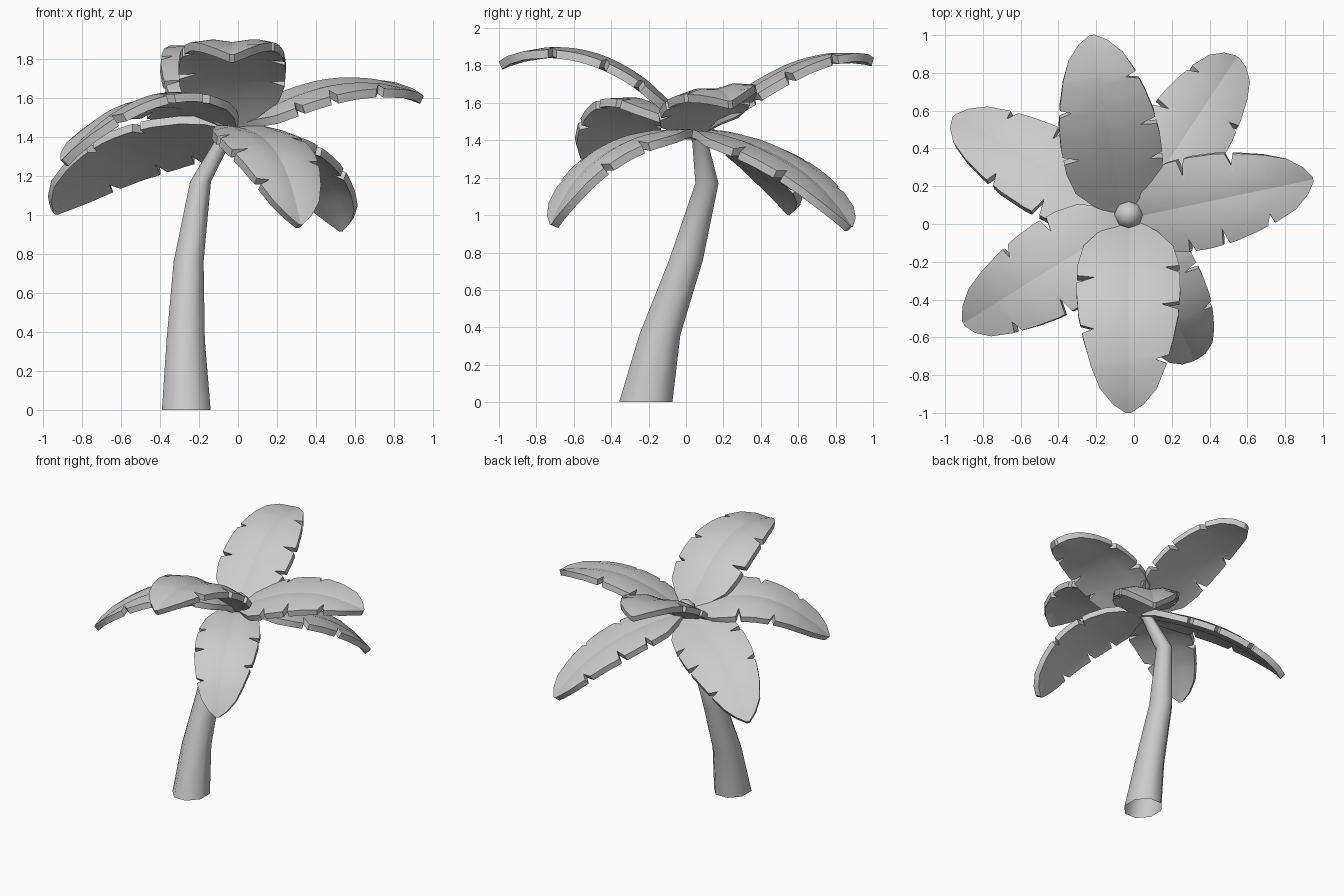
import bpy, bmesh
from math import cos, sin, radians, pi
from mathutils import Vector
from mathutils.geometry import interpolate_bezier

if "Cube" in bpy.data.objects:
    bpy.data.objects.remove(bpy.data.objects["Cube"])

# Half-width of a leaf along its length (fraction, half-width)
OUTLINE = [(0, .06), (.07, .14), (.16, .22), (.28, .25), (.42, .255), (.55, .245),
           (.67, .22), (.79, .185), (.89, .14), (.96, .075), (1, .012)]
# Cross-section: small gutter on the midrib, drooping edges (offset, height)
SECTION = [(0, 0), (.11, .017), (.26, -.015)]
# V cuts in each edge (fraction, depth)
LEFT_CUTS = [(.36, .085), (.62, .06)]
RIGHT_CUTS = [(.30, .07), (.50, .085), (.76, .06)]


def lerp_table(table, x):
    for (a, fa), (b, fb) in zip(table, table[1:]):
        if x <= b:
            return fa + (fb - fa) * (x - a) / (b - a)
    return table[-1][1]


def finish(bm, name, angle=30):
    bmesh.ops.recalc_face_normals(bm, faces=bm.faces)
    mesh = bpy.data.meshes.new(name)
    bm.to_mesh(mesh)
    bm.free()
    ob = bpy.data.objects.new(name, mesh)
    bpy.context.collection.objects.link(ob)
    bpy.ops.object.select_all(action='DESELECT')
    ob.select_set(True)
    bpy.context.view_layer.objects.active = ob
    bpy.ops.object.shade_smooth_by_angle(angle=radians(angle))
    return ob


def leaf(name, origin, azimuth, curve, roll=0, width=1.0, flip=False):
    az, rl = radians(azimuth), radians(roll)
    out, left, up = Vector((cos(az), sin(az), 0)), Vector((-sin(az), cos(az), 0)), Vector((0, 0, 1))
    base = Vector((origin[0], origin[1], 0))
    n = 100
    path = interpolate_bezier(*[Vector((r, 0, z)) for r, z in curve], n + 1)
    cuts = (RIGHT_CUTS, LEFT_CUTS) if flip else (LEFT_CUTS, RIGHT_CUTS)
    ts = {round(t * n) for t, _ in OUTLINE}
    for t, _ in LEFT_CUTS + RIGHT_CUTS:
        ts |= {round(t * n) + k for k in (-2, 0, 2)}
    bm = bmesh.new()
    layers = [[], []]
    for i in sorted(ts):
        t = i / n
        p = path[i]
        d = path[min(i + 1, n)] - path[max(i - 1, 0)]
        tang = (out * d.x + up * d.z).normalized()
        nrm = tang.cross(left)
        side = left * cos(rl) + nrm * sin(rl)
        nrm = tang.cross(side)
        mid = base + out * p.x + up * p.z
        w = lerp_table(OUTLINE, t)
        rows = [[], []]
        for sgn, k in ((1, 1), (1, .45), (0, 0), (-1, .45), (-1, 1)):
            v = w * k
            if k == 1:
                for ct, depth in cuts[0 if sgn > 0 else 1]:
                    if round(ct * n) == i:
                        v -= depth
            h = lerp_table(SECTION, v)
            for layer, drop in enumerate((0, .045)):
                rows[layer].append(bm.verts.new(mid + side * (sgn * v * width) + nrm * (h - drop)))
        layers[0].append(rows[0])
        layers[1].append(rows[1])
    # top and underside skins, then the rim between them
    for L in layers:
        for a, b in zip(L, L[1:]):
            for j in range(4):
                bm.faces.new((a[j], a[j + 1], b[j + 1], b[j]))
    loops = [[r[0] for r in L] + L[-1][1:] + [r[4] for r in L[-2::-1]] + L[0][3:0:-1] for L in layers]
    m = len(loops[0])
    for j in range(m):
        k = (j + 1) % m
        bm.faces.new((loops[0][j], loops[0][k], loops[1][k], loops[1][j]))
    # crisp midrib on the top skin
    ob_rib = [bm.edges.get((a[2], b[2])) for a, b in zip(layers[0], layers[0][1:])]
    ob = None
    bm.edges.index_update()
    rib = [e.index for e in ob_rib]
    ob = finish(bm, name)
    for e in rib:
        ob.data.edges[e].use_edge_sharp = True
    return ob


# Curved eight-sided trunk, open at the foot: centre x, y, z, radius x, radius y
rings = [(-.265, -.215, 0, .135, .154), (-.268, -.14, .36, .106, .119), (-.253, 0, .76, .083, .098),
         (-.192, .112, 1.17, .058, .067), (-.07, .075, 1.39, .045, .045), (-.03, .055, 1.47, .05, .05)]
bm = bmesh.new()
loops = [[bm.verts.new((x + rx * cos((k + .5) * pi / 4), y + ry * sin((k + .5) * pi / 4), z))
          for k in range(8)] for x, y, z, rx, ry in rings]
for a, b in zip(loops, loops[1:]):
    for k in range(8):
        bm.faces.new((a[k], a[(k + 1) % 8], b[(k + 1) % 8], b[k]))
finish(bm, "trunk", 70)

# Round bud on top of the trunk
bm = bmesh.new()
bmesh.ops.create_uvsphere(bm, u_segments=8, v_segments=6, radius=.077)
bmesh.ops.translate(bm, verts=bm.verts, vec=(-.028, .05, 1.48))
finish(bm, "crown_bud", 70)

# Seven leaves: origin, heading, bezier of (distance, height), roll, width
leaf("back_leaf", (-.06, .07), 100, [(0, 1.47), (.25, 1.66), (.6, 1.93), (.945, 1.84)], 0, 1.04)
leaf("front_leaf", (-.03, 0), 270, [(0, 1.47), (.2, 1.78), (.6, 2.0), (1, 1.82)], 0, 1.08, True)
leaf("right_leaf", (0, .035), 12, [(0, 1.46), (.25, 1.63), (.6, 1.76), (.97, 1.61)], 8, .98)
leaf("back_right_leaf", (0, .06), 56.5, [(0, 1.45), (.4, 1.41), (.76, 1.26), (.99, .94)], 0, .92, True)
leaf("back_left_leaf", (-.03, .05), 150.5, [(0, 1.45), (.4, 1.42), (.75, 1.35), (1.06, 1.03)], 22, .98)
leaf("front_left_leaf", (-.03, .02), 212, [(0, 1.46), (.35, 1.69), (.7, 1.62), (1.03, 1.28)], 10, 1.0, True)
leaf("front_right_leaf", (-.03, .03), 295, [(0, 1.45), (.4, 1.45), (.68, 1.31), (.83, .95)], 0, .9)
